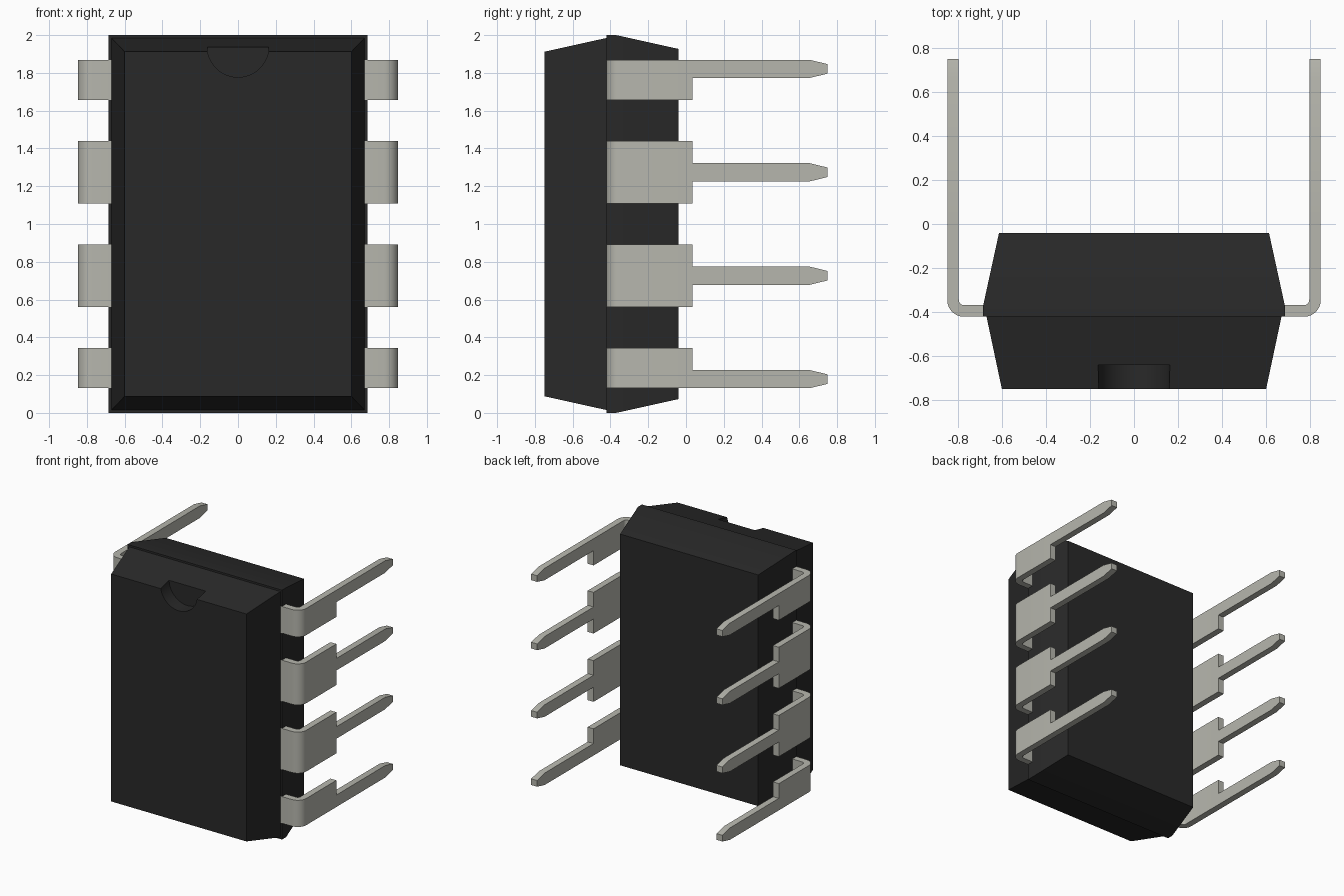
import bpy, bmesh
from math import sin, cos, pi, radians

if "Cube" in bpy.data.objects:
    bpy.data.objects.remove(bpy.data.objects["Cube"])


def make_material(name, colour):
    mat = bpy.data.materials.new(name)
    mat.diffuse_color = colour
    mat.use_nodes = True
    mat.node_tree.nodes["Principled BSDF"].inputs["Base Color"].default_value = mat.diffuse_color
    return mat


def add_object(name, bm, mat):
    mesh = bpy.data.meshes.new(name)
    bm.to_mesh(mesh)
    bm.free()
    mesh.materials.append(mat)
    obj = bpy.data.objects.new(name, mesh)
    bpy.context.collection.objects.link(obj)
    return obj


def finish(obj):
    """Apply modifiers and smooth only the gentle bends."""
    bpy.ops.object.select_all(action='DESELECT')
    obj.select_set(True)
    bpy.context.view_layer.objects.active = obj
    bpy.ops.object.convert(target='MESH')
    bpy.ops.object.shade_smooth_by_angle(angle=radians(30))


plastic = make_material("black_plastic", (0.022, 0.022, 0.022, 1))
metal = make_material("tinned_metal", (0.47, 0.47, 0.42, 1))

# Body: rectangles lofted front to back (y, half width, inset in z)
sections = [(-0.75, 0.60, 0.088), (-0.42, 0.67, 0.015), (-0.42, 0.685, 0.0),
            (-0.37, 0.685, 0.0), (-0.04, 0.613, 0.073)]
bm = bmesh.new()
rings = [[bm.verts.new((sx * hx, y, z)) for sx, z in
          ((-1, inset), (1, inset), (1, 2 - inset), (-1, 2 - inset))]
         for y, hx, inset in sections]
for a, b in zip(rings, rings[1:]):
    for i in range(4):
        j = (i + 1) % 4
        bm.faces.new((a[i], a[j], b[j], b[i]))
bm.faces.new(rings[0])
bm.faces.new(rings[-1])
bmesh.ops.recalc_face_normals(bm, faces=bm.faces)
body = add_object("chip_body", bm, plastic)

# Half-round orientation notch at the top of the front face
bpy.ops.mesh.primitive_cylinder_add(vertices=48, radius=0.163, depth=0.3,
                                    location=(0, -0.79, 1.94),
                                    rotation=(pi / 2, 0, 0))
cutter = bpy.context.object
cutter.name = "notch_cutter"
cutter.hide_render = True
cutter.data.materials.append(plastic)
cut = body.modifiers.new("notch", 'BOOLEAN')
cut.operation = 'DIFFERENCE'
cut.solver = 'EXACT'
cut.object = cutter
finish(body)
bpy.data.objects.remove(cutter)

# Leads: bent sheet plus flat pin outline, thickened and mirrored
X_OUT, Y_FRONT, BEND, THICK = 0.848, -0.421, 0.075, 0.052
Y_SHOULDER, Y_TAPER, Y_TIP = 0.035, 0.655, 0.75
PIN_HALF, TIP_HALF = 0.048, 0.025


def add_lead(name, z_pin, z0, z1):
    bm = bmesh.new()
    path = [(0.665, Y_FRONT)]
    for i in range(9):
        a = i / 8 * pi / 2
        path.append((X_OUT - BEND + BEND * sin(a), Y_FRONT + BEND - BEND * cos(a)))
    low = [bm.verts.new((x, y, z0)) for x, y in path]
    high = [bm.verts.new((x, y, z1)) for x, y in path]
    for i in range(len(path) - 1):
        bm.faces.new((low[i], low[i + 1], high[i + 1], high[i]))

    # one long edge of the pin, from shoulder to tip
    def edge(side, z_wide):
        pts = [(Y_SHOULDER, z_wide)]
        z_narrow = z_pin + side * PIN_HALF
        if abs(z_narrow - z_wide) > 0.005:
            pts.append((Y_SHOULDER, z_narrow))
        pts += [(Y_TAPER, z_narrow), (Y_TIP, z_pin + side * TIP_HALF)]
        return [bm.verts.new((X_OUT, y, z)) for y, z in pts]

    bm.faces.new([low[-1]] + edge(-1, z0) + edge(1, z1)[::-1] + [high[-1]])
    obj = add_object(name, bm, metal)
    solid = obj.modifiers.new("thickness", 'SOLIDIFY')
    solid.thickness = THICK
    solid.offset = -1
    solid.use_even_offset = True
    obj.modifiers.new("both_sides", 'MIRROR')
    finish(obj)


PITCH, WIDE_HALF, END_IN = 0.5475, 0.165, 0.166
for i in range(4):
    z = 1 + (i - 1.5) * PITCH
    below = PIN_HALF if i == 0 else END_IN if i == 3 else WIDE_HALF
    above = PIN_HALF if i == 3 else END_IN if i == 0 else WIDE_HALF
    add_lead(f"lead_pair_{i + 1}", z, z - below, z + above)
